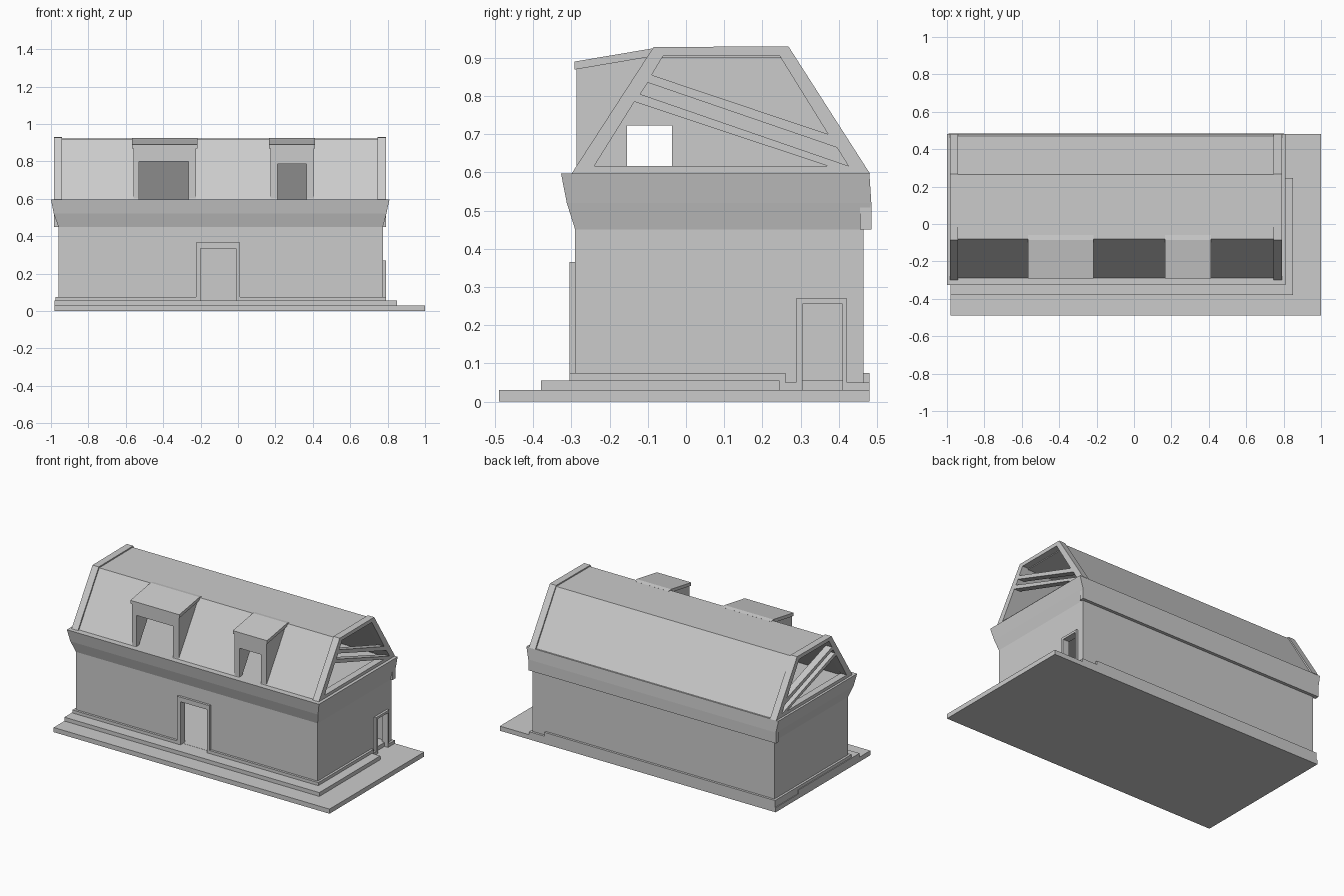
import bpy
import bmesh

default = bpy.data.objects.get("Cube")
if default:
    bpy.data.objects.remove(default, do_unlink=True)

grey = bpy.data.materials.new("plain_grey")
grey.use_nodes = True
COLOUR = (0.6, 0.6, 0.6, 1)
grey.diffuse_color = COLOUR
grey.node_tree.nodes["Principled BSDF"].inputs["Base Color"].default_value = COLOUR


def loft(name, rings):
    """Solid through rings that all have the same number of points."""
    bm = bmesh.new()
    loops = [[bm.verts.new(p) for p in ring] for ring in rings]
    n = len(loops[0])
    for low, high in zip(loops, loops[1:]):
        for i in range(n):
            j = (i + 1) % n
            bm.faces.new((low[i], low[j], high[j], high[i]))
    bm.faces.new(loops[0][::-1])
    bm.faces.new(loops[-1])
    bmesh.ops.recalc_face_normals(bm, faces=bm.faces[:])
    mesh = bpy.data.meshes.new(name)
    bm.to_mesh(mesh)
    bm.free()
    mesh.materials.append(grey)
    obj = bpy.data.objects.new(name, mesh)
    bpy.context.collection.objects.link(obj)
    return obj


def rect(x, y, z):
    return [(x[0], y[0], z), (x[1], y[0], z), (x[1], y[1], z), (x[0], y[1], z)]


def box(name, x, y, z):
    return loft(name, [rect(x, y, z[0]), rect(x, y, z[1])])


def prism(name, x, outline):
    """Side outline of (y, z) points drawn out along x."""
    return loft(name, [[(px, y, z) for y, z in outline] for px in x])


def cut(obj, cutters):
    """Subtract the cutters and remove them."""
    for c in cutters:
        c.hide_render = True
        mod = obj.modifiers.new("cut", "BOOLEAN")
        mod.operation, mod.solver, mod.object = "DIFFERENCE", "EXACT", c
    graph = bpy.context.evaluated_depsgraph_get()
    graph.update()
    mesh = bpy.data.meshes.new_from_object(obj.evaluated_get(graph))
    obj.modifiers.clear()
    obj.data = mesh
    for c in cutters:
        bpy.data.objects.remove(c, do_unlink=True)


WX, WY = (-0.96, 0.775), (-0.29, 0.465)   # outer wall faces

# Ground slab and step
box("ground_slab", (-0.98, 1), (-0.49, 0.48), (0, 0.03))
box("step", (-0.98, 0.85), (-0.38, 0.245), (0.03, 0.055))
box("indoor_floor", (-0.95, 0.765), (-0.28, 0.455), (0.03, 0.056))

# Hollow walls with two doorways
walls = box("walls", WX, WY, (0.03, 0.46))
cut(walls, [box("room", (-0.93, 0.745), (-0.26, 0.435), (0.02, 0.5)),
            box("front_doorway", (-0.2, -0.01), (-0.4, -0.2), (0.02, 0.335)),
            box("side_doorway", (0.7, 0.9), (0.305, 0.41), (0.02, 0.255))])

# Door surrounds
front_trim = box("front_door_trim", (-0.225, 0.01), (-0.305, -0.285), (0.055, 0.365))
cut(front_trim, [box("gap", (-0.2, -0.01), (-0.4, -0.2), (0.02, 0.335))])
side_trim = box("side_door_trim", (0.77, 0.79), (0.288, 0.422), (0.03, 0.27))
cut(side_trim, [box("gap", (0.7, 0.9), (0.305, 0.41), (0.02, 0.255))])

# Skirting around the foot of the walls
skirt = (0.03, 0.075)
low_skirt = (0.03, 0.05)
box("skirting_front_a", (-0.975, -0.225), (-0.305, -0.285), skirt)
box("skirting_front_b", (0.01, 0.79), (-0.305, -0.285), skirt)
box("skirting_side", (0.77, 0.79), (-0.285, 0.26), skirt)
box("skirting_side_low_a", (0.77, 0.79), (0.26, 0.288), low_skirt)
box("skirting_side_low_b", (0.77, 0.79), (0.422, 0.48), low_skirt)
box("skirting_back", (-0.975, 0.68), (0.46, 0.48), skirt)
box("skirting_back_low", (0.68, 0.77), (0.46, 0.48), low_skirt)
box("skirting_far_side", (-0.975, -0.955), (-0.285, 0.46), skirt)

# Flared cornice, also the attic floor
loft("cornice", [rect(WX, (-0.29, 0.47), 0.45),
                 rect((-0.985, 0.793), (-0.312, 0.485), 0.52),
                 rect((-1, 0.81), (-0.327, 0.48), 0.597)])
box("cornice_back_moulding", (-0.985, 0.79), (0.455, 0.485), (0.45, 0.52))

# Roof shell, open underneath
roof = prism("roof", (-0.945, 0.745),
             [(-0.288, 0.597), (-0.08, 0.92), (0.265, 0.922), (0.47, 0.597),
              (0.44, 0.597), (0.25, 0.9), (-0.065, 0.9), (-0.257, 0.597)])

# Dormers: body, sloping cap and opening, each through the roof
dormers = [(-0.56, -0.225, -0.53, -0.265, 0.8), (0.175, 0.405, 0.21, 0.365, 0.785)]
for i, (x0, x1, o0, o1, top) in enumerate(dormers):
    body = prism(f"dormer_body_{i}", (x0, x1),
                 [(-0.286, 0.597), (-0.286, 0.872), (-0.09, 0.908), (-0.278, 0.597)])
    prism(f"dormer_cap_{i}", (x0 - 0.008, x1 + 0.008),
          [(-0.292, 0.869), (-0.292, 0.89), (-0.085, 0.925), (-0.06, 0.921), (-0.08, 0.905)])
    for part in (body, roof):
        cut(part, [box("opening", (o0, o1), (-0.4, -0.08), (0.59, top))])

# Gable frames with two slanting braces, one at each end
upper_gap = [(-0.06, 0.905), (0.245, 0.905), (0.372, 0.70), (-0.09, 0.855)]
middle_gap = [(-0.1, 0.835), (0.395, 0.665), (0.425, 0.617), (-0.12, 0.805)]
lower_gap = [(-0.135, 0.785), (0.37, 0.617), (-0.24, 0.617)]
for name, x in (("right", (0.745, 0.79)), ("left", (-0.985, -0.94))):
    frame = prism(f"gable_frame_{name}", x,
                  [(-0.3, 0.596), (-0.085, 0.928), (0.268, 0.93), (0.482, 0.596)])
    wide = (x[0] - 0.1, x[1] + 0.1)
    cut(frame, [prism("gap", wide, g) for g in (upper_gap, middle_gap, lower_gap)])

# Attic partition with a small opening
partition = prism("attic_partition", (-0.02, 0.01),
                  [(-0.262, 0.597), (-0.068, 0.905), (0.253, 0.905), (0.445, 0.597)])
cut(partition, [box("gap", (-0.1, 0.1), (-0.155, -0.037), (0.617, 0.723))])
